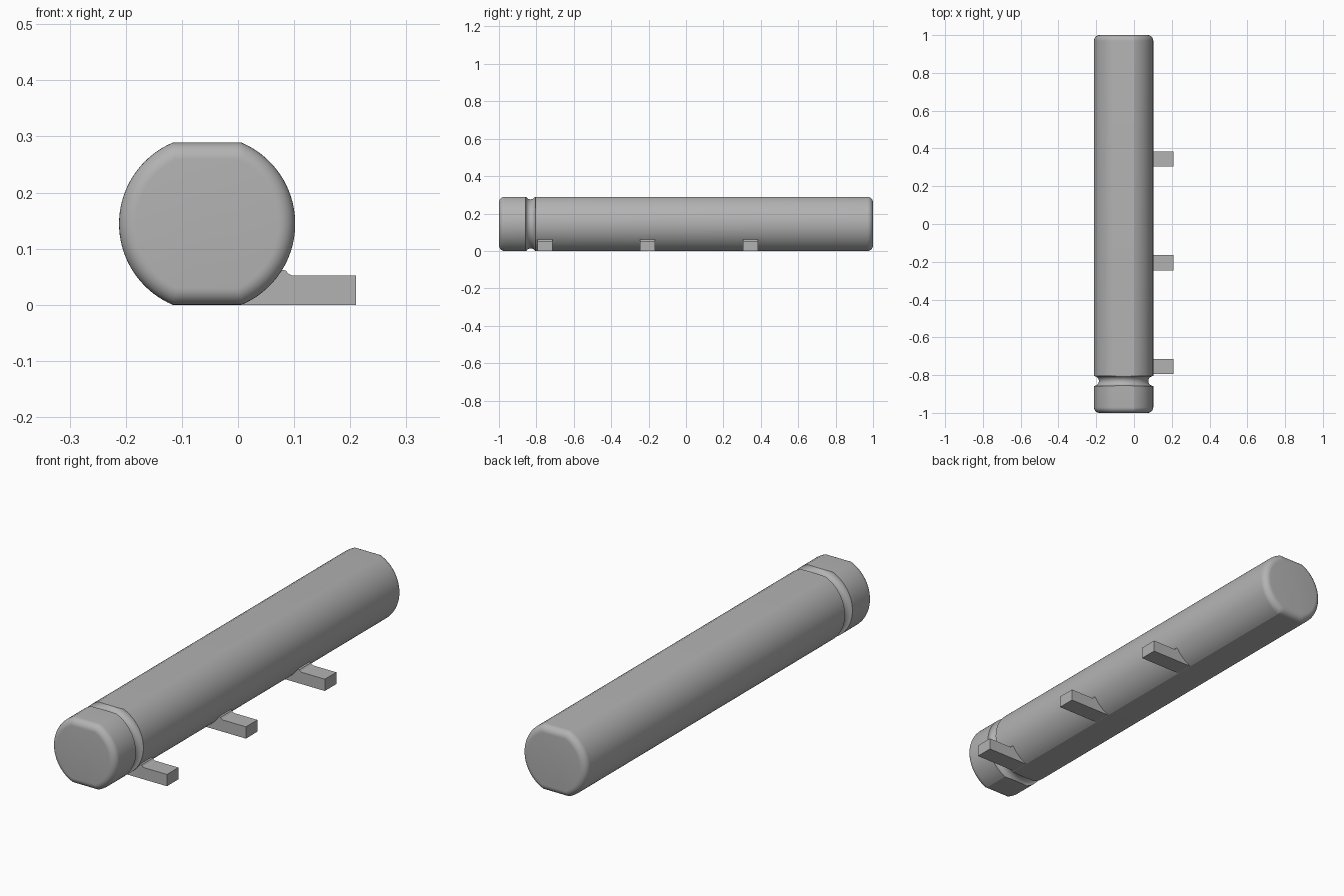
import bpy, bmesh
from math import asin, cos, sin, pi, sqrt, hypot, radians

cube = bpy.data.objects.get("Cube")
if cube:
    bpy.data.objects.remove(cube, do_unlink=True)

CX, CZ = -0.055, 0.1445      # body axis
R, H = 0.157, 0.1445         # round radius, half height between flats
FILLET = 0.03
GROOVE_Y, GROOVE_R = -0.831, 0.026

grey = bpy.data.materials.new("plain_grey")
colour = (0.45, 0.45, 0.45, 1)
grey.diffuse_color = colour
grey.use_nodes = True
grey.node_tree.nodes["Principled BSDF"].inputs["Base Color"].default_value = colour


def finish(name, bm):
    bmesh.ops.recalc_face_normals(bm, faces=bm.faces[:])
    mesh = bpy.data.meshes.new(name)
    bm.to_mesh(mesh)
    bm.free()
    mesh.materials.append(grey)
    obj = bpy.data.objects.new(name, mesh)
    bpy.context.collection.objects.link(obj)
    bpy.ops.object.select_all(action='DESELECT')
    obj.select_set(True)
    bpy.context.view_layer.objects.active = obj
    bpy.ops.object.shade_smooth_by_angle(angle=radians(20))


def section(r, h, arc=36, flat=8):
    """Round outline with flattened top and bottom."""
    a = asin(min(h / r, 0.985))
    angles = [-a + 2 * a * i / arc for i in range(arc)]
    angles += [a + (pi - 2 * a) * i / flat for i in range(flat)]
    angles += [t + pi for t in angles]
    return [(CX + r * cos(t), CZ + max(-h, min(h, r * sin(t)))) for t in angles]


# Body: lofted sections with rounded ends and a turned groove
stations = []
for i in range(9):
    t = pi / 2 * i / 8
    inset = FILLET * (1 - sin(t))
    stations.append((-1 + FILLET * (1 - cos(t)), R - inset, H - inset))
rear = [(-y, r, h) for y, r, h in reversed(stations)]
for i in range(17):
    t = pi * i / 16
    stations.append((GROOVE_Y - GROOVE_R * cos(t), R - GROOVE_R * sin(t), H))
stations += rear

bm = bmesh.new()
rings = [[bm.verts.new((x, y, z)) for x, z in section(r, h)] for y, r, h in stations]
for lower, upper in zip(rings, rings[1:]):
    n = len(lower)
    for i in range(n):
        j = (i + 1) % n
        bm.faces.new((lower[i], lower[j], upper[j], upper[i]))
bm.faces.new(rings[0])
bm.faces.new(rings[-1])
finish("grooved_body", bm)

# Mounting tabs with a small fillet blending into the body
TAB_H, TAB_END, TAB_W, BLEND = 0.052, 0.21, 0.08, 0.016
dz = TAB_H + BLEND - CZ
dx = sqrt((R + BLEND) ** 2 - dz ** 2)
profile = [(0.008, 0), (TAB_END, 0), (TAB_END, TAB_H)]
start, end = -pi / 2, -pi - asin(dz / hypot(dx, dz))
for i in range(9):
    t = start + (end - start) * i / 8
    profile.append((CX + dx + BLEND * cos(t), CZ + dz + BLEND * sin(t)))
profile.append((0.04, 0.07))

for name, y in (("front_tab", -0.755), ("middle_tab", -0.205), ("rear_tab", 0.345)):
    bm = bmesh.new()
    face = bm.faces.new([bm.verts.new((x, y - TAB_W / 2, z)) for x, z in profile])
    out = bmesh.ops.extrude_face_region(bm, geom=[face])
    moved = [v for v in out["geom"] if isinstance(v, bmesh.types.BMVert)]
    bmesh.ops.translate(bm, verts=moved, vec=(0, TAB_W, 0))
    finish(name, bm)
